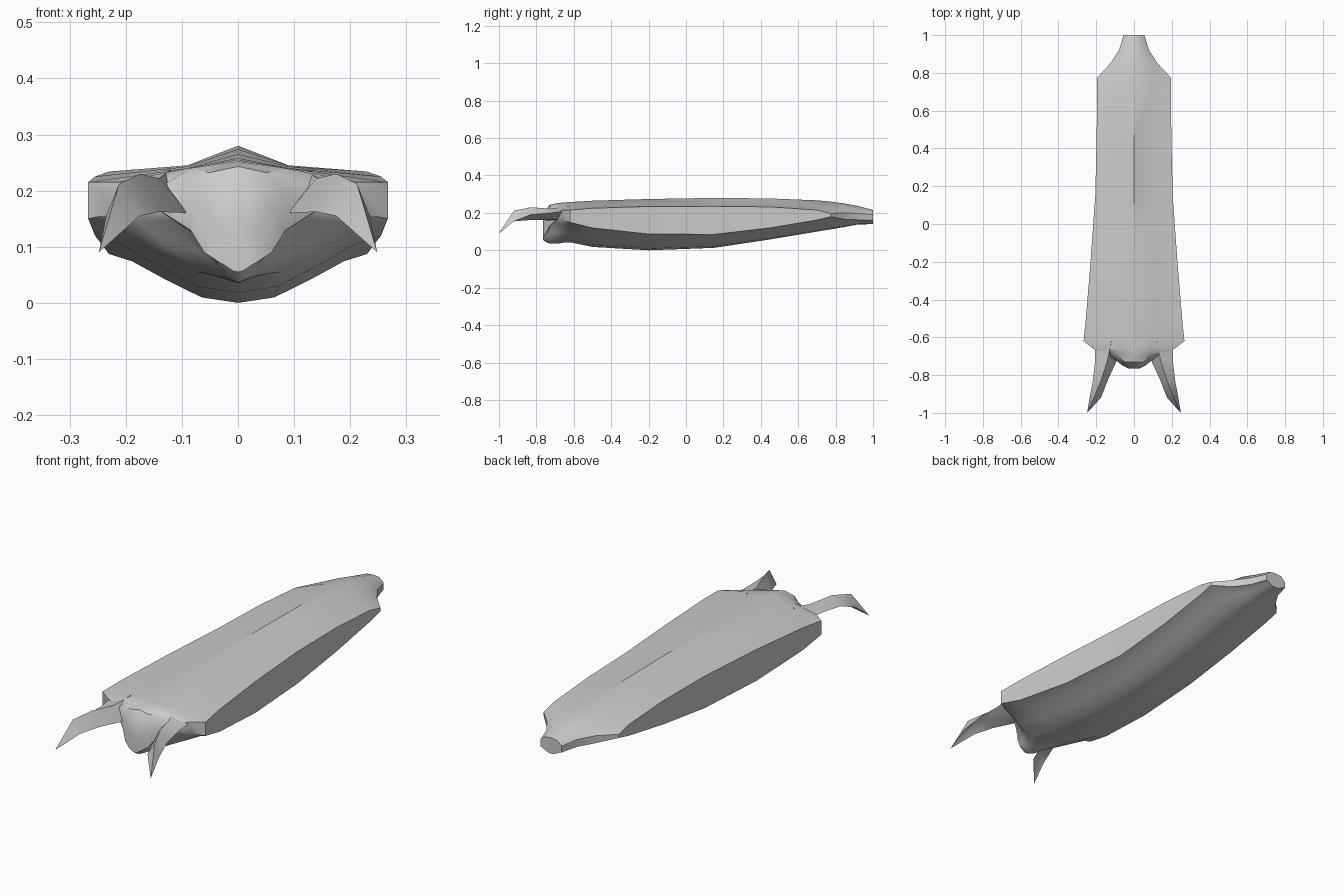
import bpy, bmesh, math

if "Cube" in bpy.data.objects:
    bpy.data.objects.remove(bpy.data.objects["Cube"])

grey = bpy.data.materials.new("plain grey")
grey.diffuse_color = (0.6, 0.6, 0.6, 1)
grey.use_nodes = True
grey.node_tree.nodes["Principled BSDF"].inputs["Base Color"].default_value = grey.diffuse_color


def loft(name, rings, tip=None, angle=35):
    """Skin a list of equal closed rings, ending in a cap or a point."""
    bm = bmesh.new()
    vs = [[bm.verts.new(p) for p in r] for r in rings]
    n = len(vs[0])
    for a, b in zip(vs, vs[1:]):
        for i in range(n):
            j = (i + 1) % n
            bm.faces.new((a[i], a[j], b[j], b[i]))
    bm.faces.new(vs[0])
    if tip:
        t = bm.verts.new(tip)
        for i in range(n):
            bm.faces.new((vs[-1][i], vs[-1][(i + 1) % n], t))
    else:
        bm.faces.new(vs[-1])
    bmesh.ops.recalc_face_normals(bm, faces=bm.faces)
    me = bpy.data.meshes.new(name)
    bm.to_mesh(me)
    bm.free()
    ob = bpy.data.objects.new(name, me)
    bpy.context.collection.objects.link(ob)
    me.materials.append(grey)
    bpy.ops.object.select_all(action='DESELECT')
    ob.select_set(True)
    bpy.context.view_layer.objects.active = ob
    bpy.ops.object.shade_smooth_by_angle(angle=math.radians(angle))
    return ob


# Body stations: y, half width, ridge, shoulder, side top, side bottom, keel
stations = [
    (-0.765, .03, .16, .15, .13, .07, .055),
    (-0.75, .06, .215, .205, .17, .09, .045),
    (-0.73, .085, .243, .232, .19, .13, .036),
    (-0.69, .14, .252, .24, .205, .165, .035),
    (-0.66, .215, .255, .24, .215, .16, .04),
    (-0.62, .267, .258, .24, .215, .15, .043),
    (-0.5, .255, .265, .243, .225, .12, .018),
    (-0.2, .23, .274, .245, .234, .087, .0),
    (0.15, .205, .28, .245, .235, .085, .013),
    (0.45, .198, .277, .245, .232, .12, .058),
    (0.7, .195, .267, .24, .215, .162, .1),
    (0.775, .195, .26, .235, .197, .18, .112),
    (0.85, .125, .25, .235, .20, .165, .125),
    (0.92, .08, .237, .226, .197, .163, .138),
    (1.0, .055, .215, .211, .19, .16, .14),
]


def body_ring(y, w, zt, zm, zs, zl, zb):
    h = zl - zb
    half = [(min(.09, .6 * w), zm), (w, zs), (w, zl),
            (.82 * w, zb + .85 * h), (.55 * w, zb + .46 * h),
            (.28 * w, zb + .11 * h)]
    pts = [(0, zt)] + half + [(0, zb)] + [(-x, z) for x, z in reversed(half)]
    return [(x, y, z) for x, z in pts]


loft("body", [body_ring(*s) for s in stations])

# Horn stations: y, then inner, top, outer and under points (x, z)
horn = [
    (-0.62, (.08, .16), (.12, .238), (.21, .212), (.15, .165)),
    (-0.72, (.09, .16), (.14, .222), (.205, .20), (.15, .165)),
    (-0.83, (.14, .162), (.175, .23), (.218, .19), (.178, .18)),
    (-0.92, (.175, .155), (.212, .212), (.235, .155), (.205, .17)),
]
rings = [[(x, s[0], z) for x, z in s[1:]] for s in horn]
tip = (.248, -1.0, .09)
loft("right_horn", rings, tip, 60)
loft("left_horn", [[(-x, y, z) for x, y, z in r] for r in rings],
     (-tip[0], tip[1], tip[2]), 60)
